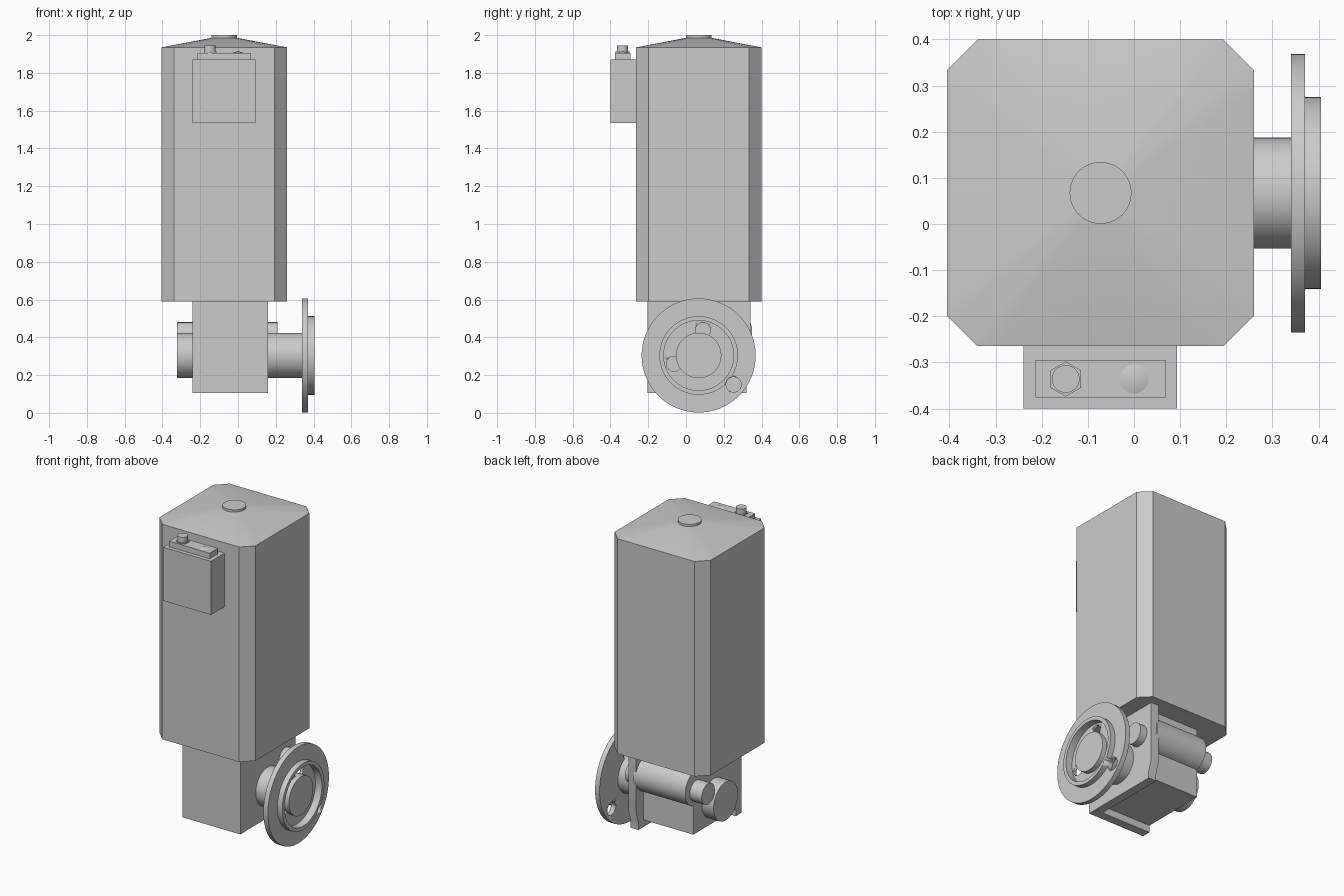
import bpy, bmesh, math
from mathutils import Matrix, Vector

if bpy.data.objects.get("Cube"):
    bpy.data.objects.remove(bpy.data.objects["Cube"], do_unlink=True)

GREY = (0.6, 0.6, 0.6, 1)
grey = bpy.data.materials.new("plain_grey")
grey.use_nodes = True
grey.diffuse_color = GREY
grey.node_tree.nodes["Principled BSDF"].inputs["Base Color"].default_value = GREY


def finish(name, bm):
    bmesh.ops.recalc_face_normals(bm, faces=bm.faces)
    mesh = bpy.data.meshes.new(name)
    bm.to_mesh(mesh)
    bm.free()
    mesh.materials.append(grey)
    ob = bpy.data.objects.new(name, mesh)
    bpy.context.collection.objects.link(ob)
    bpy.ops.object.select_all(action='DESELECT')
    ob.select_set(True)
    bpy.context.view_layer.objects.active = ob
    bpy.ops.object.shade_smooth_by_angle(angle=math.radians(25))
    return ob


def box(name, x, y, z):
    bm = bmesh.new()
    mid = [(a + b) / 2 for a, b in (x, y, z)]
    size = [b - a for a, b in (x, y, z)]
    bmesh.ops.create_cube(bm, size=1, matrix=Matrix.Translation(mid) @ Matrix.Diagonal((*size, 1)))
    return finish(name, bm)


def add_cylinder(bm, start, length, r1, r2=None, axis='Z', sides=48):
    turn = Matrix.Rotation(math.pi / 2, 4, 'Y') if axis == 'X' else Matrix.Identity(4)
    shift = Matrix.Translation((0, 0, length / 2))
    bmesh.ops.create_cone(bm, cap_ends=True, segments=sides, radius1=r1,
                          radius2=r1 if r2 is None else r2, depth=length,
                          matrix=Matrix.Translation(start) @ turn @ shift)


def cylinder(name, *args, **kw):
    bm = bmesh.new()
    add_cylinder(bm, *args, **kw)
    return finish(name, bm)


def prism(name, points, offset):
    bm = bmesh.new()
    face = bm.faces.new([bm.verts.new(p) for p in points])
    top = bmesh.ops.extrude_face_region(bm, geom=[face])["geom"]
    bmesh.ops.translate(bm, vec=offset, verts=[v for v in top if isinstance(v, bmesh.types.BMVert)])
    return finish(name, bm)


# Motor housing: tall square column with chamfered corners
CX, CY, HALF, CUT = -0.0725, 0.0675, 0.3325, 0.066
BASE, SHOULDER = 0.59, 1.935
IN = HALF - CUT
corners = [(sx * a, sy * b) for sx in (1, -1) for sy in (1, -1) for a, b in ((HALF, IN), (IN, HALF))]
corners.sort(key=lambda p: math.atan2(p[1], p[0]))
prism("motor_housing", [(CX + x, CY + y, BASE) for x, y in corners], (0, 0, SHOULDER - BASE))

# Lid: shallow loft from the chamfered square to a round button
angles = [math.atan2(y, x) for x, y in corners] + [math.tau * (i + 0.5) / 48 - math.pi for i in range(48)]
bm = bmesh.new()
low, high = [], []
for t in sorted(angles):
    c, s = math.cos(t), math.sin(t)
    r = min(HALF / max(abs(c), abs(s)), (HALF + IN) / (abs(c) + abs(s)))
    low.append(bm.verts.new((CX + r * c, CY + r * s, SHOULDER)))
    high.append(bm.verts.new((CX + 0.06 * c, CY + 0.06 * s, 1.987)))
for i in range(len(low)):
    j = (i + 1) % len(low)
    bm.faces.new((low[i], low[j], high[j], high[i]))
bm.faces.new(high)
finish("motor_lid", bm)
cylinder("lid_button", (CX, CY, 1.975), 0.025, 0.067)

# Terminal box with its cap, cable gland and small cone
box("terminal_box", (-0.24, 0.093), (-0.4, -0.26), (1.535, 1.87))
box("terminal_cap", (-0.214, 0.068), (-0.376, -0.295), (1.865, 1.905))
cylinder("gland_nut", (-0.148, -0.336, 1.9), 0.012, 0.038, sides=6)
cylinder("gland_stem", (-0.148, -0.336, 1.905), 0.04, 0.03)
cylinder("cap_cone", (0, -0.336, 1.904), 0.012, 0.034, 0)

# Gearbox: block with a front plate and a side plate
box("gearbox_block", (-0.24, 0.12), (-0.19, 0.27), (0.15, 0.592))
box("gearbox_front_plate", (-0.24, 0.16), (-0.205, -0.15), (0.105, 0.592))
side = [(-0.204, 0.106), (0.32, 0.106), (0.32, 0.15), (0.342, 0.22), (0.342, 0.592), (-0.204, 0.592)]
prism("gearbox_side_plate", [(0.105, y, z) for y, z in side], (0.055, 0, 0))

# Worm housing with its shaft ends
cylinder("worm_housing", (-0.24, 0.24, 0.435), 0.36, 0.11, axis='X')
cylinder("worm_shaft", (-0.322, 0.24, 0.415), 0.53, 0.065, axis='X')

# Output hub running through the gearbox
HY, HZ = 0.067, 0.304
cylinder("output_hub", (-0.322, HY, HZ), 0.712, 0.12, axis='X', sides=64)

# Output flange: turned profile of (x, radius) with a recessed face
profile = [(0.34, 0.119), (0.34, 0.302), (0.371, 0.302), (0.371, 0.208),
           (0.405, 0.208), (0.405, 0.185), (0.36, 0.185), (0.36, 0.119)]
bm = bmesh.new()
SIDES = 64
rings = []
for i in range(SIDES):
    t = math.tau * i / SIDES
    rings.append([bm.verts.new((x, HY + r * math.cos(t), HZ + r * math.sin(t))) for x, r in profile])
for i in range(SIDES):
    a, b = rings[i], rings[(i + 1) % SIDES]
    for k in range(len(profile)):
        m = (k + 1) % len(profile)
        bm.faces.new((a[k], a[m], b[m], b[k]))
flange = finish("output_flange", bm)

# Bolt holes through the flange
bm = bmesh.new()
for y, z in ((0.09, 0.437), (-0.064, 0.26), (0.252, 0.15)):
    add_cylinder(bm, (0.3, y, z), 0.15, 0.04, axis='X', sides=32)
cutter = finish("hole_cutter", bm)
cutter.hide_render = True
cut = flange.modifiers.new("holes", 'BOOLEAN')
cut.operation = 'DIFFERENCE'
cut.solver = 'EXACT'
cut.object = cutter
bpy.context.view_layer.objects.active = flange
bpy.ops.object.modifier_apply(modifier=cut.name)
bpy.data.objects.remove(cutter, do_unlink=True)
